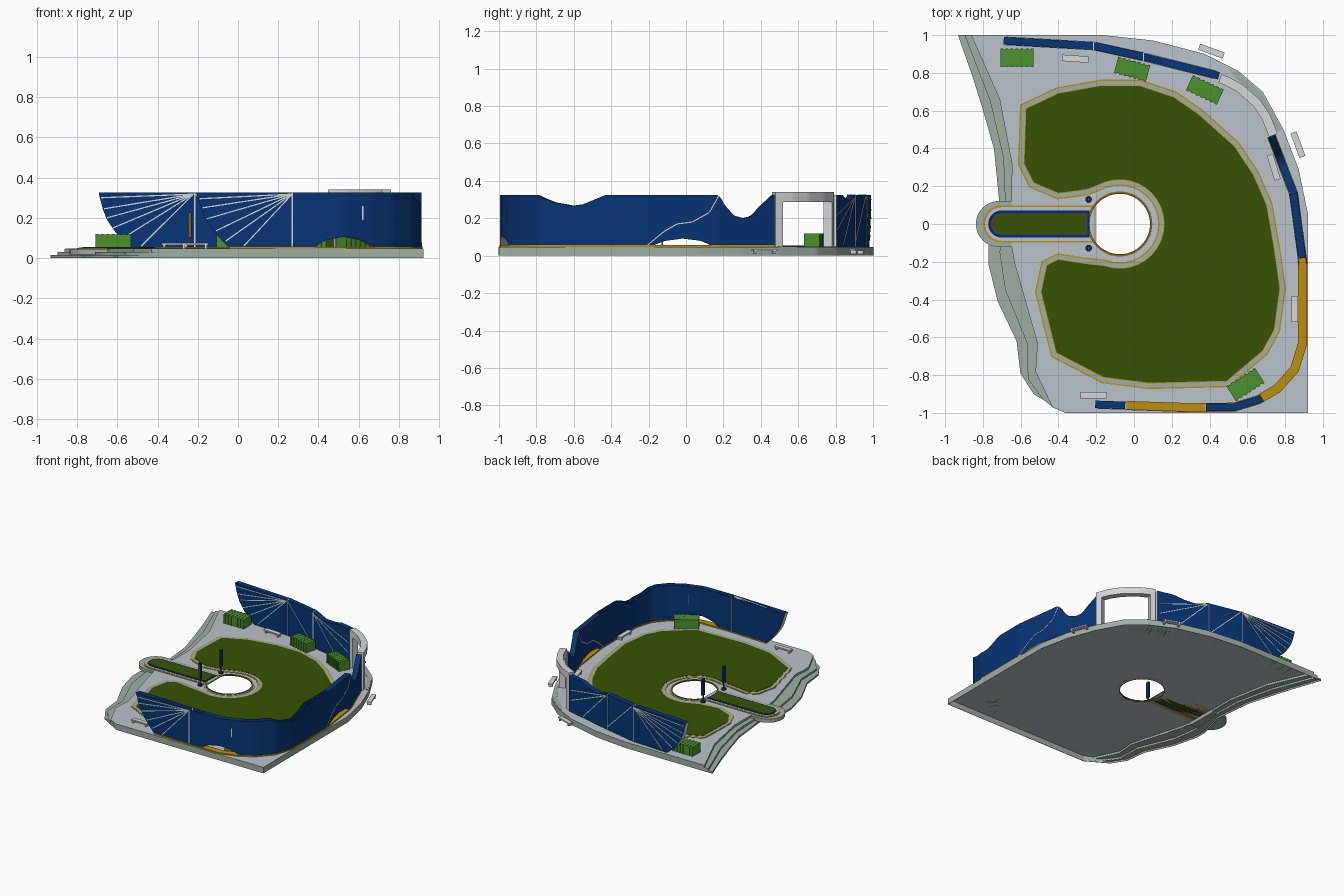
import bpy, bmesh, math
from mathutils import Vector, Matrix

if "Cube" in bpy.data.objects:
    bpy.data.objects.remove(bpy.data.objects["Cube"])

def mat(name, c):
    m = bpy.data.materials.new(name)
    m.diffuse_color = (*c, 1)
    m.use_nodes = True
    m.node_tree.nodes["Principled BSDF"].inputs["Base Color"].default_value = m.diffuse_color
    return m

BLUE = mat("wall blue", (.002, .035, .18))
POOL = mat("bright blue", (.002, .015, .27))
LAWN = mat("lawn green", (.040, .085, .001))
HEDGE = mat("hedge green", (.07, .29, .025))
GOLD = mat("gold", (.50, .28, .002))
PAVE = mat("paving grey", (.50, .54, .60))
STEP = mat("step grey green", (.35, .43, .37))
TRIM = mat("pale trim", (.66, .68, .70))
BROWN = mat("brown", (.22, .12, .01))
Z = .047  # paving level

def finish(name, bm, mats):
    me = bpy.data.meshes.new(name)
    bm.to_mesh(me)
    bm.free()
    for m in mats:
        me.materials.append(m)
    ob = bpy.data.objects.new(name, me)
    bpy.context.collection.objects.link(ob)
    return ob

def plate(name, loops, z0, z1, top, side=None, bottom=None):
    """Flat slab from closed outlines; inner outlines become holes."""
    cu = bpy.data.curves.new(name, 'CURVE')
    cu.dimensions, cu.fill_mode, cu.extrude = '2D', 'BOTH', (z1 - z0) / 2
    for pts in loops:
        sp = cu.splines.new('POLY')
        sp.points.add(len(pts) - 1)
        for p, q in zip(sp.points, pts):
            p.co = (q[0], q[1], 0, 1)
        sp.use_cyclic_u = True
    tmp = bpy.data.objects.new(name + "_tmp", cu)
    bpy.context.collection.objects.link(tmp)
    dg = bpy.context.evaluated_depsgraph_get()
    me = bpy.data.meshes.new_from_object(tmp.evaluated_get(dg))
    bpy.data.objects.remove(tmp)
    bm = bmesh.new()
    bm.from_mesh(me)
    bmesh.ops.remove_doubles(bm, verts=bm.verts, dist=1e-5)
    bmesh.ops.recalc_face_normals(bm, faces=bm.faces)
    bmesh.ops.translate(bm, verts=bm.verts, vec=(0, 0, (z0 + z1) / 2))
    for f in bm.faces:
        f.smooth = False
        f.material_index = 0 if f.normal.z > .5 else 2 if f.normal.z < -.5 else 1
    return finish(name, bm, [top, side or top, bottom or side or top])

def arc(cx, cy, r, a0, a1, n):
    return [(cx + r * math.cos(math.radians(a0 + (a1 - a0) * i / n)),
             cy + r * math.sin(math.radians(a0 + (a1 - a0) * i / n))) for i in range(n + 1)]

def offset(pts, d):
    """Grow a closed outline outward by d."""
    n = len(pts)
    P = [Vector(p) for p in pts]
    s = 1 if sum(P[i - 1].cross(P[i]) for i in range(n)) > 0 else -1
    out = []
    for i in range(n):
        a, b = (P[i] - P[i - 1]).normalized(), (P[(i + 1) % n] - P[i]).normalized()
        m = Vector((a.y + b.y, -a.x - b.x)).normalized() * s
        out.append(tuple(P[i] + m * (d / max(.5, m.dot(Vector((a.y, -a.x)) * s)))))
    return out

def interp(t, keys):
    if t <= keys[0][0]:
        return keys[0][1]
    for (a, u), (b, v) in zip(keys, keys[1:]):
        if t <= b:
            return u + (v - u) * (t - a) / (b - a)
    return keys[-1][1]

def wall(name, path, w, top, bot, m, edge=None, is_open=lambda x, y, b: False):
    """Upright band along a path; heights are numbers or functions of x, y."""
    height = lambda h, p: h(*p) if callable(h) else h
    pts = []
    for a, b in zip(path, path[1:]):
        a, b = Vector(a), Vector(b)
        n = max(1, math.ceil((b - a).length / .02))
        pts += [a.lerp(b, i / n) for i in range(n)]
    pts.append(Vector(path[-1]))
    bm, cols = bmesh.new(), []
    for i, p in enumerate(pts):
        t = (pts[min(i + 1, len(pts) - 1)] - pts[max(i - 1, 0)]).normalized()
        nrm = Vector((t.y, -t.x)) * w / 2
        b, h = height(bot, p), height(top, p)
        cols.append([bm.verts.new((*(p + nrm * s), z)) for s, z in ((1, b), (1, h), (-1, h), (-1, b))])
    for i, (c, d) in enumerate(zip(cols, cols[1:])):
        for k in range(4):
            if k == 1 and is_open(*pts[i], c[0].co.z):
                continue  # hollow top
            f = bm.faces.new((c[k], c[(k + 1) % 4], d[(k + 1) % 4], d[k]))
            f.material_index = 1 if k == 3 else 0
    for c in (cols[0], cols[-1]):
        bm.faces.new(c).material_index = 1
    bmesh.ops.recalc_face_normals(bm, faces=bm.faces)
    for f in bm.faces:
        f.smooth = True
    ob = finish(name, bm, [m, edge or m])
    ob.data.set_sharp_from_angle(angle=math.radians(35))
    return ob

def boxes(name, parts, m, loc=(0, 0, 0), rot=0):
    """Several boxes (centre, size) in one object."""
    bm = bmesh.new()
    for c, s in parts:
        bmesh.ops.create_cube(bm, size=1, matrix=Matrix.Translation(c) @ Matrix.Diagonal((*s, 1)))
    ob = finish(name, bm, [m])
    ob.location, ob.rotation_euler.z = loc, math.radians(rot)
    return ob

def bar(name, p, q, sides=(1, -1), width=.006):
    """Thin strips lying on the wall faces; side 1 is the one towards -y."""
    p, q = Vector(p), Vector(q)
    d = (q - p).normalized()
    h = Vector((q.x - p.x, q.y - p.y, 0))
    n = Vector((h.y, -h.x, 0)).normalized() if h.length > 1e-4 else Vector((0, -1, 0))
    n *= -1 if n.y > 0 else 1
    rot = Matrix((d, n, d.cross(n))).transposed().to_4x4()
    bm = bmesh.new()
    for s in sides:
        bmesh.ops.create_cube(bm, size=1, matrix=Matrix.Translation((p + q) / 2 + n * s * .021) @ rot
                              @ Matrix.Diagonal(((q - p).length, .004, width, 1)))
    return finish(name, bm, [TRIM])

# --- stepped base: thin treads and risers, open underneath, round opening
CX, R = -.075, .165
ring = lambda r: arc(CX, 0, r, 0, 352.5, 47)
right = [(-.18, 1), (.1, .97), (.37, .9), (.55, .81), (.68, .7), (.79, .5), (.87, .29), (.92, .05), (.92, -1)]
lefts = [
    [(-.36, -1), (-.53, -.9), (-.6, -.79), (-.62, -.62), (-.72, -.41), (-.77, -.21), (-.77, -.12),
     (-.71, .1), (-.73, .3), (-.74, .4), (-.8, .61), (-.85, .77), (-.93, 1)],
    [(-.36, -1), (-.48, -.93), (-.56, -.82), (-.565, -.63), (-.68, -.35), (-.71, -.15), (-.68, .1),
     (-.69, .35), (-.76, .65), (-.895, 1)],
    [(-.36, -1), (-.43, -.97), (-.52, -.78), (-.51, -.63), (-.63, -.21), (-.65, -.1), (-.645, .32),
     (-.71, .66), (-.86, 1)]]
levels = (0, .015, .03, Z)
plate("base_paving", [right + lefts[2], ring(R)], Z - .002, Z, PAVE, STEP, PAVE)
for i in range(3):
    wall(f"base_riser_{i+1}", lefts[i], .003, levels[i + 1] - .0005, levels[i], STEP)
    if i < 2:
        plate(f"base_tread_{i+1}", [lefts[i] + lefts[i + 1][:0:-1]], levels[i + 1] - .002, levels[i + 1], STEP)
        e = [lefts[i][-1], lefts[i + 1][-1]]
        wall(f"base_riser_end_{i+1}", e, .003, levels[i + 1] - .0005, 0, STEP)
wall("base_skirt", [lefts[2][-1]] + right + [lefts[0][0]], .003, Z - .0005, 0, STEP)
plate("opening_ring", [ring(.172), ring(.160)], Z - .003, .053, BROWN)
plate("opening_kerb", [ring(.183), ring(R)], Z - .003, .050, PAVE)
plate("gate_threshold", [[(.5, .825), (.55, .805), (.675, .695), (.785, .5), (.762, .49), (.655, .67),
                          (.535, .775)]], Z - .001, .049, STEP)

# --- lawn with striped kerb
lawn = [(-.57, .61), (-.4, .69), (-.18, .73), (.03, .73), (.21, .67), (.34, .58), (.53, .41), (.63, .26),
        (.70, .10), (.74, -.13), (.77, -.34), (.74, -.56), (.68, -.67), (.49, -.83), (.08, -.84),
        (-.16, -.81), (-.41, -.68), (-.49, -.36), (-.46, -.22), (-.4, -.19), (-.27, -.21)]
lawn += arc(CX, 0, .237, -110, 110, 20) + [(-.25, .185), (-.4, .165), (-.53, .22), (-.58, .32)]
for nm, d, z, m in (("lawn_outer_line", .034, .049, GOLD), ("lawn_kerb", .027, .051, STEP),
                    ("lawn_inner_line", .004, .0525, GOLD), ("lawn", 0, .054, LAWN)):
    plate(nm, [offset(lawn, d)], Z - .001, z, m)

# --- long planter running into the opening
plate("planter_landing", [arc(-.715, 0, .122, 90, 270, 16) + [(-.64, -.122), (-.64, .122)]], .018, Z - .001, STEP)
for nm, r, x, z, m in (("planter_outer_line", .099, -.205, .050, GOLD), ("planter_kerb", .089, -.21, .052, PAVE),
                       ("planter_blue_line", .072, -.235, .054, POOL), ("planter_grass", .058, -.245, .056, LAWN)):
    plate(nm, [arc(-.70, 0, r, 90, 270, 16) + [(x, -r), (x, r)]], Z - .002, z, m)

# --- posts beside the planter
for i, y in enumerate((.13, -.128)):
    plate(f"post_foot_{i}", [arc(-.24, y, .018, 0, 330, 11)], Z - .001, .058, BLUE)
    boxes(f"post_stem_{i}", [((-.24, y, .14), (.008, .008, .19))], BROWN)
    boxes(f"post_panel_{i}", [((-.24, y, .165), (.016, .028, .125))], BLUE)
    boxes(f"post_plate_{i}", [((-.24, y - .016, .165), (.012, .004, .125))], BROWN)

# --- curved walls
back = [(-.69, .97), (-.21, .942), (.05, .885), (.45, .785)]
side = [(-.205, -.955), (.29, -.972), (.53, -.97), (.66, -.93), (.76, -.87), (.85, -.77), (.893, -.63),
        (.893, -.2), (.845, .16), (.728, .465)]
H, B = .325, .046
back_top = lambda x, y: interp(x, [(.05, H), (.15, .295), (.25, .305), (.32, H)])
back_bot = lambda x, y: interp(x, [(-.69, .318), (-.67, .24), (-.65, .19), (-.6, .117), (-.52, B)])
side_dips = [(-.8, H), (-.7, .285), (-.6, .268), (-.55, .275), (-.43, H), (.17, H), (.2, .27), (.25, .215),
             (.3, .2), (.35, .21), (.4, .265), (.465, H)]
front_arch = [(-.205, .318), (-.19, .27), (-.16, .19), (-.1, .11), (-.04, B), (.36, B), (.44, .09),
              (.53, .107), (.61, .09), (.69, B)]
right_arch = [(-.2, B), (-.12, .078), (-.02, .092), (.08, .08), (.16, B)]
side_top = lambda x, y: interp(y, side_dips) if x > .7 else H
side_bot = lambda x, y: interp(x, front_arch) if y < -.85 else interp(y, right_arch)
wall("back_wall", back, .04, back_top, back_bot, BLUE, TRIM)
wall("side_wall", side, .04, side_top, side_bot, BLUE, TRIM,
     lambda x, y, b: y < -.2 and b < .056)
wall("side_wall_plinth", [(-.04, -.961)] + side[1:], .048, .056, Z - .001, GOLD)

# --- bent gateway: two piers and a lintel
gate = [(.455, .77), (.49, .757), (.56, .72), (.65, .64), (.7, .565), (.722, .51), (.738, .47)]
wall("gate_pier_left", gate[:2], .048, .29, B, TRIM)
wall("gate_pier_right", gate[-2:], .048, .29, B, TRIM)
wall("gate_lintel", gate, .048, .34, .288, TRIM)

# --- pale ribs on the walls
def rib(path, x0, z0, x1, z1, sides=(1, -1)):
    bar("wall_rib", (x0, interp(x0, path), z0), (x1, interp(x1, path), z1), sides)
for x, z in ((-.68, .3), (-.665, .245), (-.65, .2), (-.62, .15), (-.57, .1), (-.48, .06)):
    rib(back, -.22, .318, x, z)
for x0, z0, x1, z1 in ((-.205, .318, .045, .07), (.06, .31, .43, .22), (.06, .31, .43, .14), (.06, .31, .3, .06)):
    rib(back, x0, z0, x1, z1)
for x in (-.215, .05):
    rib(back, x, .05, x, .326)
    y = interp(x, back)
    boxes("wall_joint", [((x, y, .19), (.006, .043, .274))], TRIM)
front = side[:3]
for x, z in ((-.19, .295), (-.175, .25), (-.155, .195), (-.11, .135), (-.06, .085), (.03, .06)):
    rib(front, .27, .318, x, z, (1,))
rib(front, .27, .057, .27, H)
rib(side[:4], .62, .19, .62, .26)
by_y = [(y, x) for x, y in side[4:]]
curve = [(-.21, .055), (-.12, .13), (-.05, .17), (.03, .18), (.12, .23), (.17, .318)]
for (a, u), (b, v) in zip(curve, curve[1:]):
    bar("right_wall_rib", (interp(a, by_y), a, u), (interp(b, by_y), b, v))

# --- ribbed hedges
for i, (x, y, l, w, r) in enumerate(((-.62, .88, .175, .1, 0), (-.01, .82, .175, .09, -15),
                                     (.375, .71, .18, .09, -25), (.59, -.85, .18, .095, 33))):
    n = 13
    boxes(f"hedge_{i+1}", [(((k - (n - 1) / 2) * l / n, 0, .0825),
                            (l / n, w - .010 * (k % 2), .075 - .003 * (k % 2))) for k in range(n)],
          HEDGE, (x, y, 0), r)

# --- benches, two of them outside at ground level
for i, (x, y, z, r) in enumerate(((-.31, .875, Z, -4), (-.215, -.907, Z, 0), (.85, -.45, Z, 90),
                                  (.74, .3, Z, 107), (.41, .915, .008, -20), (.868, .42, .008, 110))):
    boxes(f"bench_{i+1}", [((0, 0, .022), (.138, .034, .010)), ((-.055, 0, .009), (.012, .03, .018)),
                           ((.055, 0, .009), (.012, .03, .018))], TRIM, (x, y, z), r)
